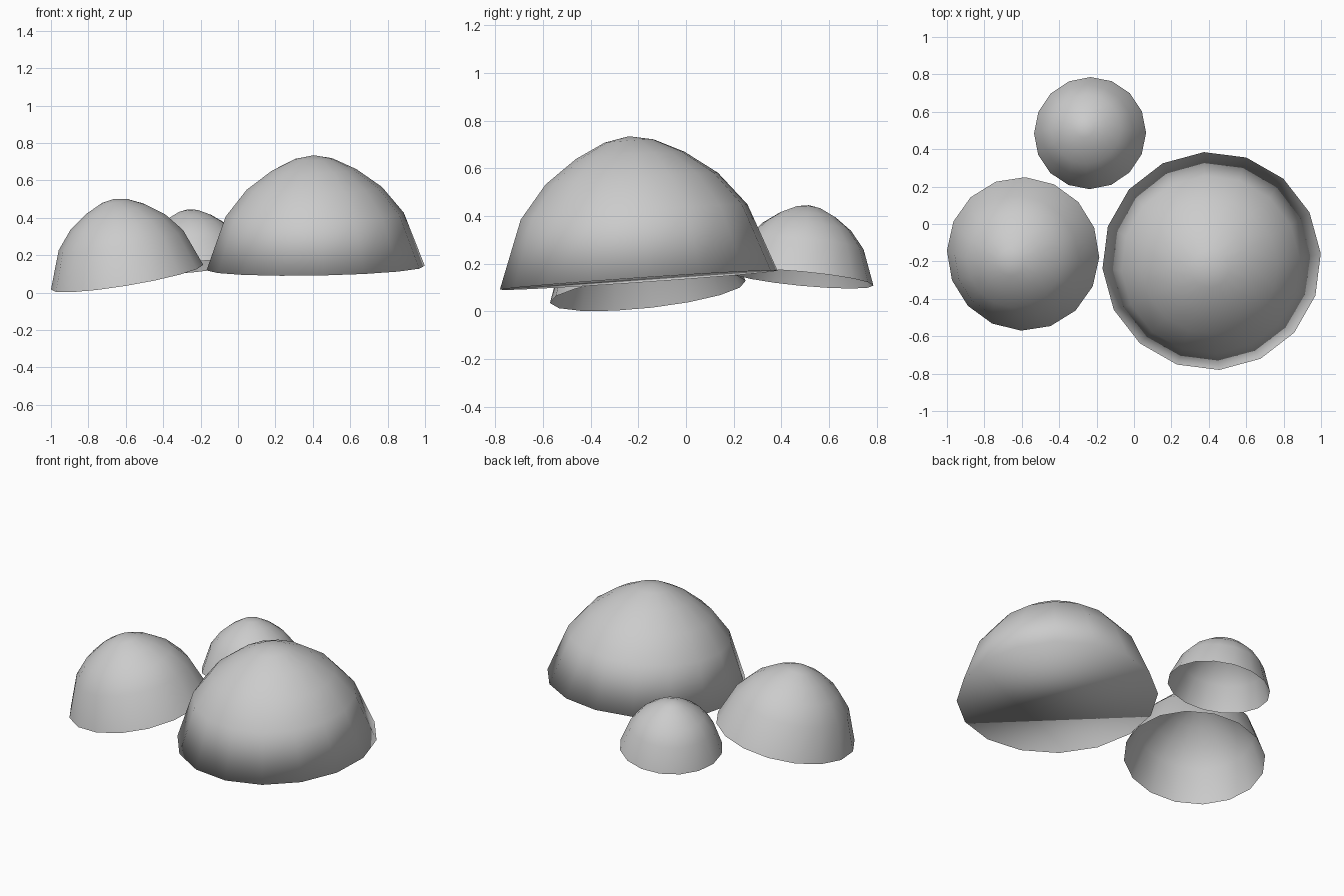
import bpy, bmesh
from math import sin, cos, radians, tau
from mathutils import Vector, Matrix

if "Cube" in bpy.data.objects:
    bpy.data.objects.remove(bpy.data.objects["Cube"])

SIDES = 16
# Dome profile (radius, height) for a unit rim, apex added separately
PROFILE = [(1, 0), (0.816, 0.49), (0.62, 0.73), (0.39, 0.897), (0.176, 1.0)]
APEX = 1.034


def dome(name, centre, radius, slope, turn, capped=False):
    """Tilted low-poly dome; slope is the rise of the rim plane along x and y."""
    bm = bmesh.new()
    rings = []
    for r, h in PROFILE:
        rings.append([bm.verts.new((r * cos(tau * i / SIDES + radians(turn)),
                                    r * sin(tau * i / SIDES + radians(turn)), h))
                      for i in range(SIDES)])
    top = bm.verts.new((0, 0, APEX))
    for i in range(SIDES):
        j = (i + 1) % SIDES
        for a, b in zip(rings, rings[1:]):
            bm.faces.new((a[i], a[j], b[j], b[i]))
        bm.faces.new((rings[-1][i], rings[-1][j], top))
    if capped:
        bm.faces.new(rings[0][::-1])
    for f in bm.faces:
        f.smooth = True
    axis = Vector((-slope[0], -slope[1], 1))
    tilt = Vector((0, 0, 1)).rotation_difference(axis).to_matrix().to_4x4()
    bm.transform(Matrix.Translation(centre) @ tilt @ Matrix.Scale(radius, 4))
    me = bpy.data.meshes.new(name)
    bm.to_mesh(me)
    bm.free()
    ob = bpy.data.objects.new(name, me)
    bpy.context.collection.objects.link(ob)
    return ob


# Large dome has a closed underside, the other two are open shells
dome("large_dome", (0.415, -0.198, 0.131), 0.585, (0.017, 0.069), 4, capped=True)
dome("medium_dome", (-0.593, -0.16, 0.082), 0.413, (0.167, 0.11), -2)
dome("small_dome", (-0.235, 0.486, 0.137), 0.301, (0.10, -0.095), 0)
